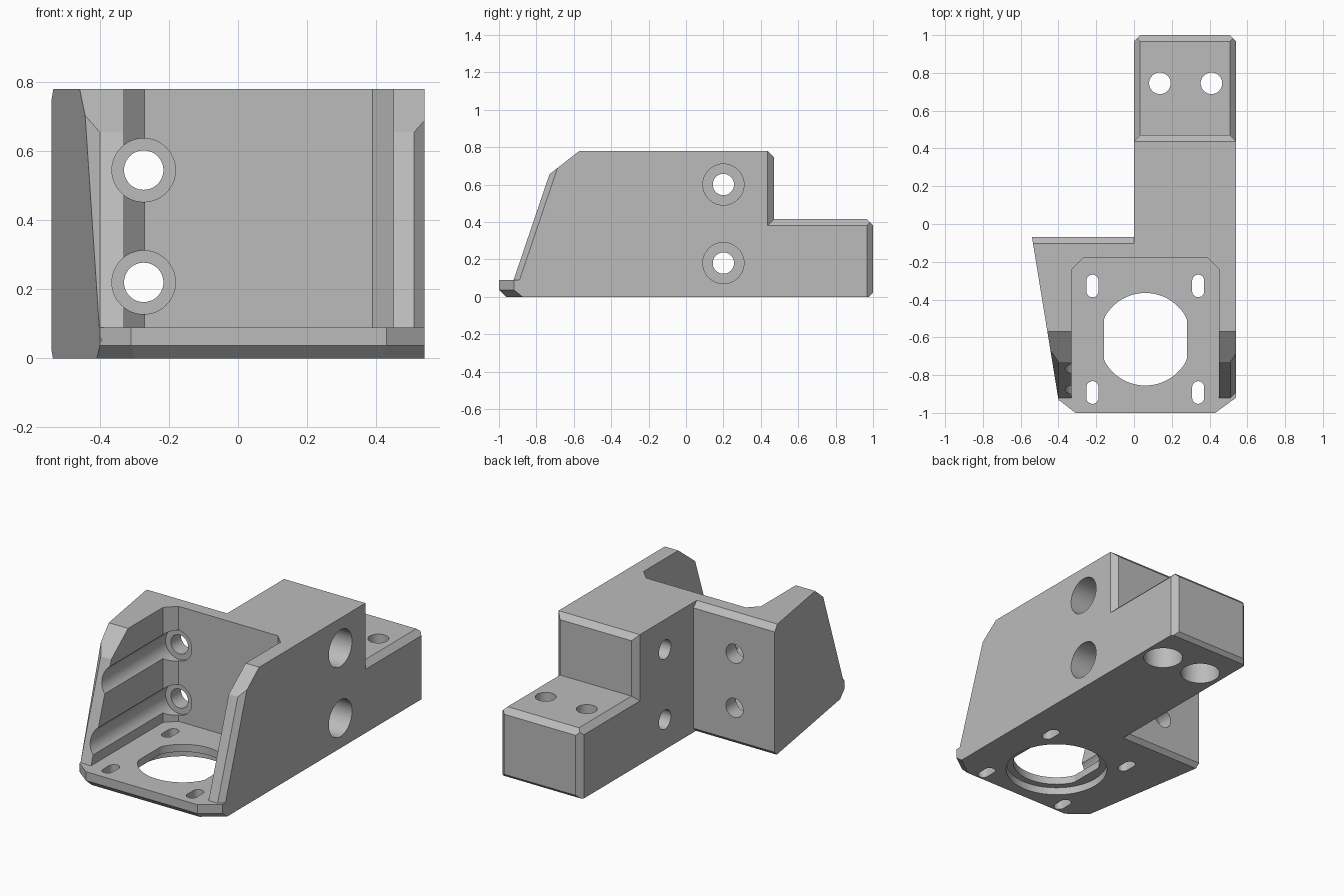
import bpy, bmesh, math
from mathutils import Vector, Matrix

cube = bpy.data.objects.get("Cube")
if cube:
    bpy.data.objects.remove(cube, do_unlink=True)


def to_object(name, bm):
    bmesh.ops.recalc_face_normals(bm, faces=bm.faces)
    mesh = bpy.data.meshes.new(name)
    bm.to_mesh(mesh)
    bm.free()
    obj = bpy.data.objects.new(name, mesh)
    bpy.context.collection.objects.link(obj)
    return obj


def sliced_box(name, low, high, planes=()):
    """Box trimmed by planes given as (point, outward normal)."""
    bm = bmesh.new()
    bmesh.ops.create_cube(bm, size=1)
    low, high = Vector(low), Vector(high)
    for v in bm.verts:
        v.co = Vector(low[i] if v.co[i] < 0 else high[i] for i in range(3))
    for point, normal in planes:
        geom = bm.verts[:] + bm.edges[:] + bm.faces[:]
        cut = bmesh.ops.bisect_plane(bm, geom=geom, plane_co=point, plane_no=normal,
                                     dist=1e-5, clear_outer=True)
        edges = [e for e in cut["geom_cut"] if isinstance(e, bmesh.types.BMEdge)]
        bmesh.ops.contextual_create(bm, geom=edges)
    return to_object(name, bm)


def prism(name, outline, z0, z1):
    bm = bmesh.new()
    face = bm.faces.new([bm.verts.new((x, y, z0)) for x, y in outline])
    top = bmesh.ops.extrude_face_region(bm, geom=[face])
    verts = [v for v in top["geom"] if isinstance(v, bmesh.types.BMVert)]
    bmesh.ops.translate(bm, verts=verts, vec=(0, 0, z1 - z0))
    return to_object(name, bm)


def rod(name, start, end, radius, sides=48):
    start, end = Vector(start), Vector(end)
    axis = end - start
    turn = axis.to_track_quat("Z", "Y").to_matrix().to_4x4()
    bm = bmesh.new()
    bmesh.ops.create_cone(bm, cap_ends=True, segments=sides, radius1=radius, radius2=radius,
                          depth=axis.length,
                          matrix=Matrix.Translation((start + end) / 2) @ turn)
    return to_object(name, bm)


def combine(target, other, operation):
    mod = target.modifiers.new(operation, "BOOLEAN")
    mod.operation, mod.solver, mod.object = operation, "EXACT", other
    bpy.context.view_layer.objects.active = target
    bpy.ops.object.modifier_apply(modifier=mod.name)
    bpy.data.objects.remove(other, do_unlink=True)


# Shared dimensions
RIGHT, LEFT, BACK, TOP, BEV = 0.54, -0.54, -0.07, 0.78, 0.033
slant = ((LEFT, BACK, 0), (-0.86, -0.14, 0))
slope = Vector((0, -0.56, 0.19)).normalized()

# Motor housing with raked front walls
bracket = sliced_box("mounting_bracket", (LEFT, -1, 0.05), (RIGHT, BACK, TOP), [
    slant,
    ((0, -0.73, 0.655), slope),
    ((0, -0.73, 0.655), (0, -0.125, 0.16)),
    ((0.51, -0.73, 0.655), slope + Vector((1, 0, 0))),
    ((-0.40, -0.73, 0.655), slope + Vector((-1, 0, 0))),
    ((0, BACK, TOP - BEV), (0, 1, 1)),
])

# Base plate with clipped corners and bevelled front underside
base_plate = sliced_box("base_plate", (LEFT, -1, 0), (RIGHT, BACK, 0.09), [
    slant,
    ((-0.31, -1, 0), (-0.07, -0.09, 0)),
    ((0.43, -1, 0), (0.08, -0.11, 0)),
    ((0, -1, 0.037), (0, -1, -1)),
    ((-0.31, -1, 0.037), (-0.61, -0.79, -1)),
    ((0.43, -1, 0.037), (0.59, -0.81, -1)),
    ((0, BACK, 0.025), (0, 1, -1)),
])
combine(bracket, base_plate, "UNION")

# Tall arm behind the housing
arm = sliced_box("arm", (0, -0.15, 0), (RIGHT, 0.47, TOP), [
    ((0, 0.47, TOP - BEV), (0, 1, 1)),
    ((RIGHT, 0.47 - BEV, 0), (1, 1, 0)),
    ((0, 0.47 - BEV, 0), (-1, 1, 0)),
])
combine(bracket, arm, "UNION")

# Low rear foot
foot = sliced_box("foot", (0, 0.3, 0), (RIGHT, 1, 0.415), [
    ((0, 1, 0.415 - BEV), (0, 1, 1)),
    ((0, 1, 0.022), (0, 1, -1)),
    ((RIGHT, 1 - BEV, 0), (1, 1, 0)),
    ((0, 1 - BEV, 0), (-1, 1, 0)),
    ((RIGHT, 1, 0.415 - BEV), (1, 0, 1)),
    ((0, 1, 0.415 - BEV), (-1, 0, 1)),
])
combine(bracket, foot, "UNION")

# Motor cavity
pocket = [(-0.33, -1.1), (0.45, -1.1), (0.45, -0.24), (0.39, -0.18), (-0.27, -0.18), (-0.33, -0.24)]
combine(bracket, prism("cavity", pocket, 0.09, 1), "DIFFERENCE")

# Motor opening: flat-sided bore over a round recess
cx, cy = 0.06, -0.61
bore = [(cx + max(-0.22, min(0.22, 0.245 * math.cos(a))), cy + 0.245 * math.sin(a))
        for a in (math.tau * i / 72 for i in range(72))]
combine(bracket, prism("bore", bore, -0.1, 0.2), "DIFFERENCE")
combine(bracket, rod("recess", (cx, cy, -0.1), (cx, cy, 0.045), 0.285, 72), "DIFFERENCE")

# Slotted motor screw holes
for sx in (-1, 1):
    for sy in (-1, 1):
        px, py = cx + sx * 0.28, cy + sy * 0.282
        slot = []
        for i in range(24):
            a = math.tau * (i + 0.5) / 24
            shift = math.copysign(0.028, math.sin(a))
            slot.append((px + 0.032 * math.cos(a), py + shift + 0.032 * math.sin(a)))
        combine(bracket, prism("slot", slot, -0.1, 0.2), "DIFFERENCE")

# Counterbored bolt holes: back wall, arm side, foot underside
bolts = []
for z in (0.22, 0.545):
    bolts.append(((-0.273, -1.2, z), (-0.273, -0.165, z), (-0.273, 0.1, z), 0.092))
for z in (0.18, 0.60):
    bolts.append(((0.7, 0.2, z), (0.22, 0.2, z), (-0.1, 0.2, z), 0.11))
for x in (0.137, 0.41):
    bolts.append(((x, 0.745, -0.1), (x, 0.745, 0.2), (x, 0.745, 0.6), 0.11))
for head, seat, tip, radius in bolts:
    combine(bracket, rod("bolt_head", head, seat, radius), "DIFFERENCE")
    combine(bracket, rod("bolt_shaft", head, tip, 0.057), "DIFFERENCE")

# Plain grey plastic
grey = bpy.data.materials.new("grey_plastic")
grey.use_nodes = True
colour = (0.5, 0.5, 0.5, 1)
grey.diffuse_color = colour
grey.node_tree.nodes["Principled BSDF"].inputs["Base Color"].default_value = colour
bracket.data.materials.clear()
bracket.data.materials.append(grey)
for face in bracket.data.polygons:
    face.material_index = 0

bpy.ops.object.select_all(action="DESELECT")
bracket.select_set(True)
bpy.context.view_layer.objects.active = bracket
bpy.ops.object.shade_smooth_by_angle(angle=math.radians(20))
